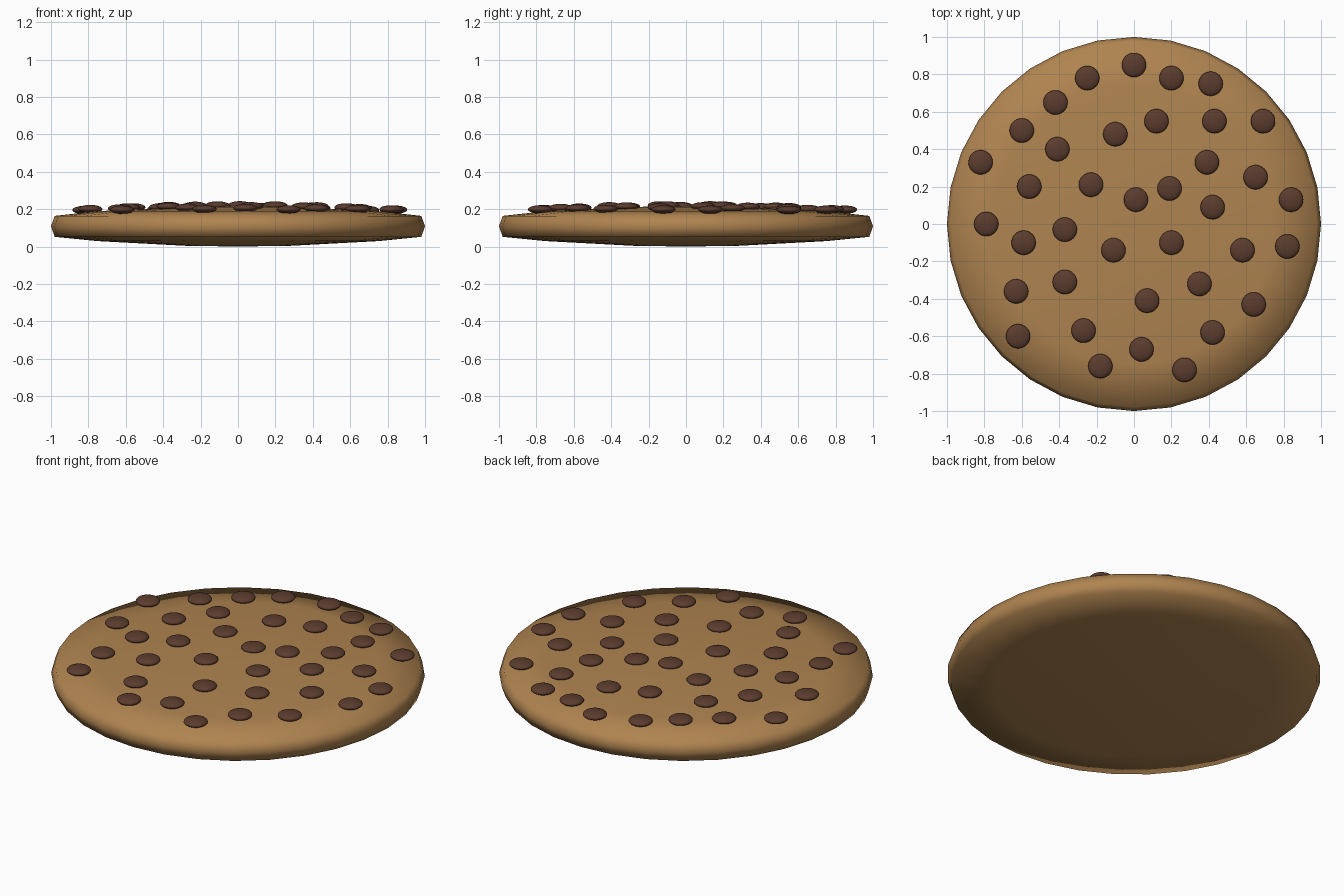
import bpy, bmesh
from math import radians

if "Cube" in bpy.data.objects:
    bpy.data.objects.remove(bpy.data.objects["Cube"])


def material(name, color):
    m = bpy.data.materials.new(name)
    m.diffuse_color = (*color, 1)
    m.use_nodes = True
    m.node_tree.nodes["Principled BSDF"].inputs["Base Color"].default_value = m.diffuse_color
    return m


dough = material("dough", (0.43, 0.23, 0.08))
chocolate = material("chocolate", (0.105, 0.045, 0.027))

# Biscuit: lathed lens-like disc, 32 sides
profile = [(0, 0.0), (0.28, 0.004), (0.75, 0.029), (0.98, 0.052), (1.0, 0.108),
           (0.98, 0.164), (0.75, 0.189), (0.28, 0.212), (0, 0.216)]
bm = bmesh.new()
verts = [bm.verts.new((r, 0, z)) for r, z in profile]
edges = [bm.edges.new(p) for p in zip(verts, verts[1:])]
bmesh.ops.spin(bm, geom=verts + edges, axis=(0, 0, 1), cent=(0, 0, 0),
               angle=radians(360), steps=32)
bmesh.ops.remove_doubles(bm, verts=bm.verts, dist=1e-4)
bmesh.ops.recalc_face_normals(bm, faces=bm.faces)
for f in bm.faces:
    f.smooth = True
mesh = bpy.data.meshes.new("biscuit")
bm.to_mesh(mesh)
bm.free()
mesh.materials.append(dough)
bpy.context.collection.objects.link(bpy.data.objects.new("biscuit", mesh))

# Chips: flattened spheres sharing one mesh, following the domed top
bm = bmesh.new()
bmesh.ops.create_uvsphere(bm, u_segments=32, v_segments=16, radius=0.065)
bmesh.ops.scale(bm, vec=(1, 1, 0.34), verts=bm.verts)
for f in bm.faces:
    f.smooth = True
chip_mesh = bpy.data.meshes.new("chocolate_chip")
bm.to_mesh(chip_mesh)
bm.free()
chip_mesh.materials.append(chocolate)

chips = [
    (0, .85), (-.25, .78), (.2, .78), (.41, .75), (-.42, .65), (-.6, .5),
    (-.1, .48), (.12, .55), (.43, .55), (.69, .55), (-.82, .33), (-.41, .4),
    (.39, .33), (.65, .25), (-.56, .2), (-.23, .21), (.01, .13), (.19, .19),
    (.42, .09), (.84, .13), (-.79, 0), (-.59, -.1), (-.37, -.03),
    (-.11, -.14), (.2, -.1), (.58, -.14), (.82, -.12), (-.63, -.36),
    (-.37, -.31), (.07, -.41), (.35, -.32), (.64, -.43), (-.62, -.6),
    (-.27, -.57), (.04, -.67), (-.18, -.76), (.27, -.78), (.42, -.58)]
for i, (x, y) in enumerate(chips):
    chip = bpy.data.objects.new(f"chocolate_chip_{i + 1}", chip_mesh)
    chip.location = (x, y, 0.221 - 0.033 * (x * x + y * y))
    bpy.context.collection.objects.link(chip)
